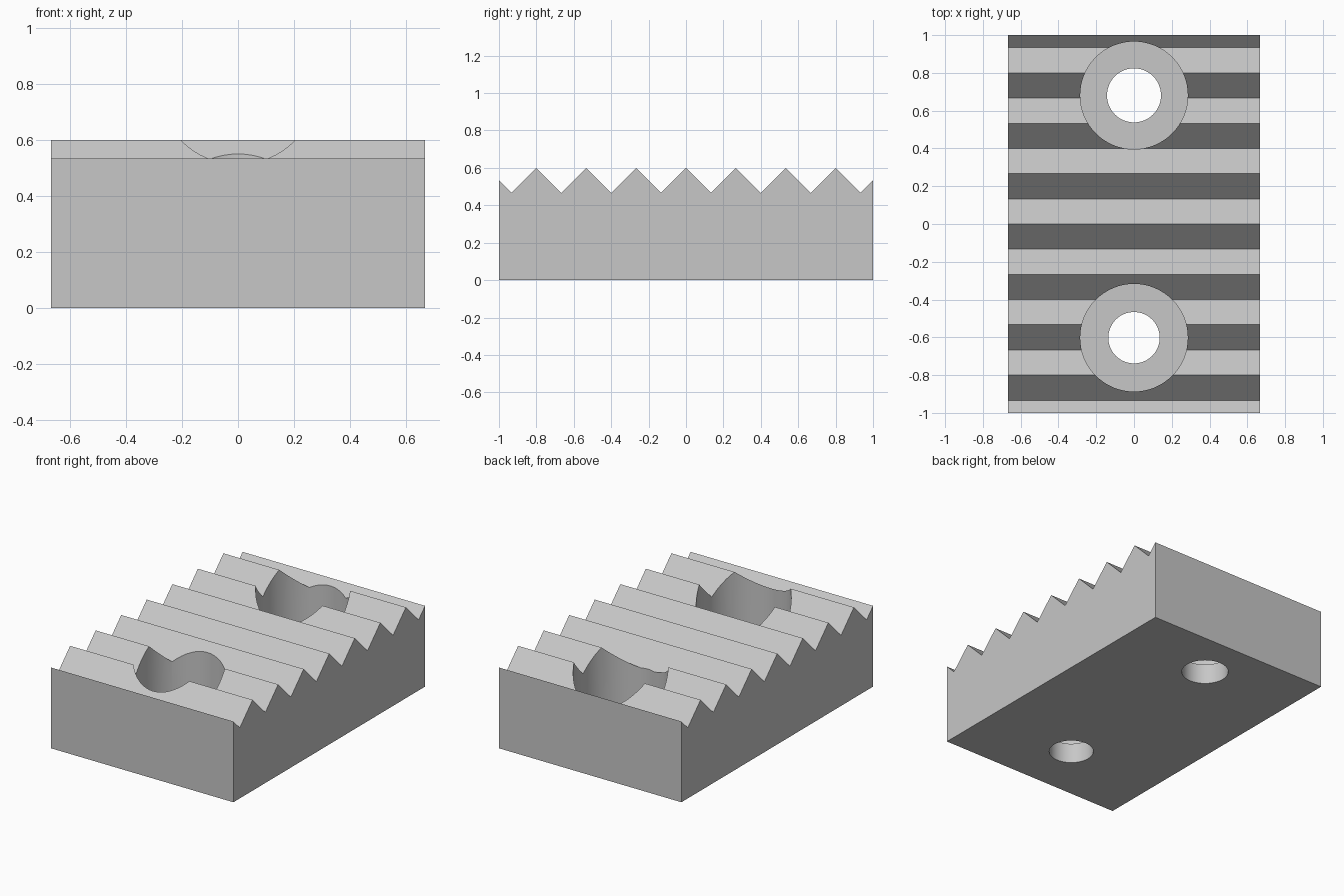
import bpy
import bmesh

if "Cube" in bpy.data.objects:
    bpy.data.objects.remove(bpy.data.objects["Cube"], do_unlink=True)

UNIT = 2 / 30          # the block is 20 x 30 x 9 units
HALF_WIDTH, HALF_LENGTH = 10 * UNIT, 1.0
PEAK, VALLEY = 9 * UNIT, 7 * UNIT
PITCH = 4 * UNIT

grey = bpy.data.materials.new("light grey")
grey.use_nodes = True
colour = (0.57, 0.57, 0.57, 1)
grey.diffuse_color = colour
grey.node_tree.nodes["Principled BSDF"].inputs["Base Color"].default_value = colour

# Serrated side profile: valley, peak, valley ... between two cut-off ends
profile = [(-HALF_LENGTH, 0), (HALF_LENGTH, 0), (HALF_LENGTH, 8 * UNIT)]
for i in range(15):
    y = 3.5 * PITCH - i * PITCH / 2
    profile.append((y, VALLEY if i % 2 == 0 else PEAK))
profile.append((-HALF_LENGTH, 8 * UNIT))

# Extrude the profile across the width
bm = bmesh.new()
face = bm.faces.new([bm.verts.new((-HALF_WIDTH, y, z)) for y, z in profile])
extruded = bmesh.ops.extrude_face_region(bm, geom=[face])["geom"]
verts = [v for v in extruded if isinstance(v, bmesh.types.BMVert)]
bmesh.ops.translate(bm, verts=verts, vec=(2 * HALF_WIDTH, 0, 0))
bmesh.ops.recalc_face_normals(bm, faces=bm.faces)
mesh = bpy.data.meshes.new("serrated_block")
bm.to_mesh(mesh)
bm.free()
block = bpy.data.objects.new("serrated_block", mesh)
mesh.materials.append(grey)
bpy.context.collection.objects.link(block)


def drill(y, radius, bottom, top):
    """Cut a vertical round hole through the block."""
    bpy.ops.mesh.primitive_cylinder_add(
        vertices=64, radius=radius, depth=top - bottom,
        location=(0, y, (top + bottom) / 2))
    cutter = bpy.context.object
    cutter.name = "hole_cutter"
    cutter.hide_render = True
    cutter.data.materials.append(grey)
    bpy.ops.object.select_all(action="DESELECT")
    block.select_set(True)
    bpy.context.view_layer.objects.active = block
    cut = block.modifiers.new("hole", "BOOLEAN")
    cut.operation = "DIFFERENCE"
    cut.solver = "EXACT"
    cut.object = cutter
    bpy.ops.object.modifier_apply(modifier=cut.name)
    bpy.data.objects.remove(cutter, do_unlink=True)


# Two counterbored screw holes: wide recess above, narrow hole through the floor
for y, hole_radius in ((-0.602, 0.136), (0.681, 0.143)):
    drill(y, 0.285, 2 * UNIT, 1)
    drill(y, hole_radius, -0.2, 0.4)

bpy.ops.object.shade_smooth_by_angle()
